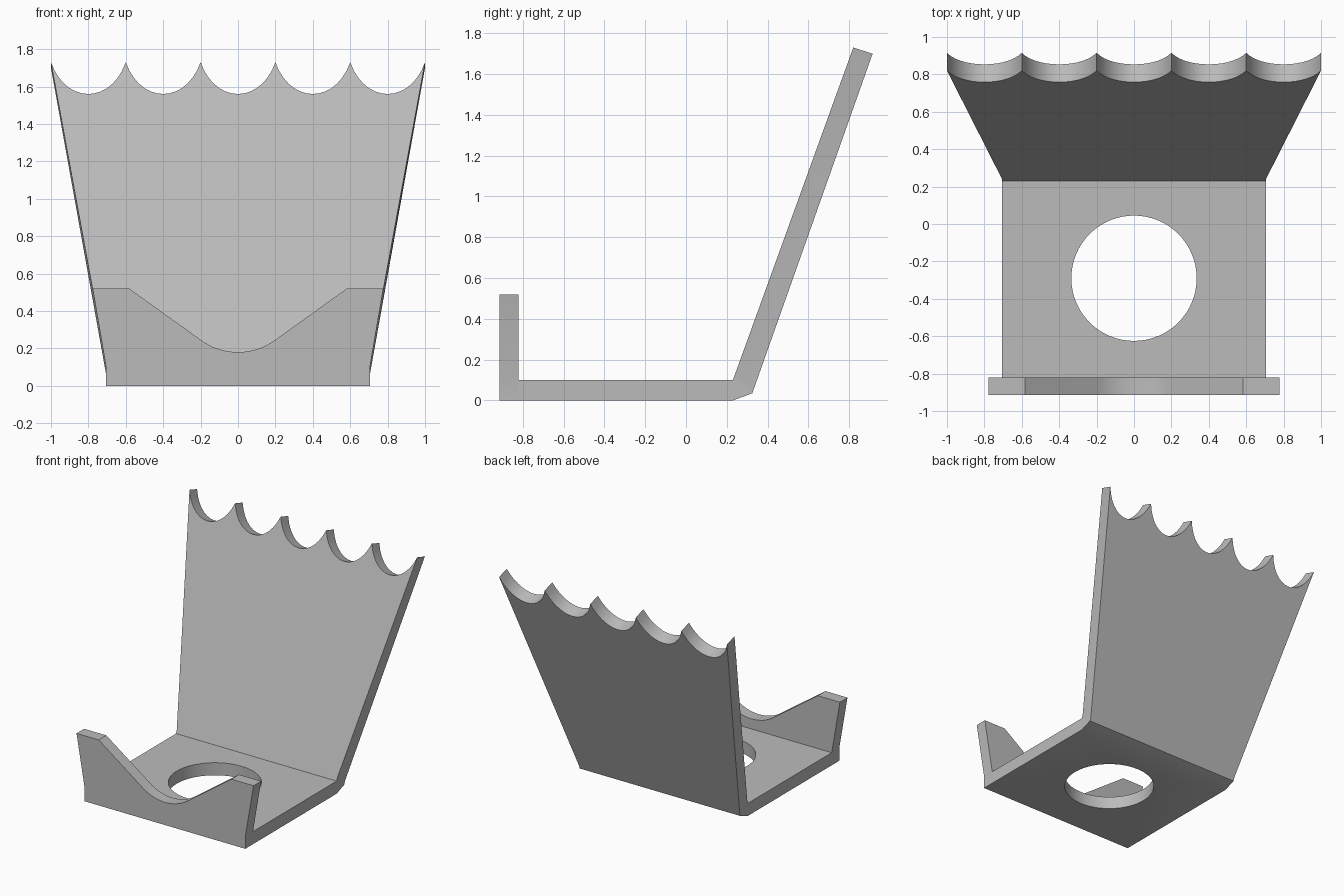
import bpy, bmesh, math
from mathutils import Vector

cube = bpy.data.objects.get("Cube")
if cube:
    bpy.data.objects.remove(cube, do_unlink=True)

HALF = 0.705      # half width of the base
GREY = (0.5, 0.5, 0.5, 1)
grey = bpy.data.materials.new("plain_grey")
grey.use_nodes = True
grey.diffuse_color = GREY
grey.node_tree.nodes["Principled BSDF"].inputs["Base Color"].default_value = GREY


def prism(name, loop_a, loop_b):
    """Solid between two matching outlines."""
    bm = bmesh.new()
    a = [bm.verts.new(p) for p in loop_a]
    b = [bm.verts.new(p) for p in loop_b]
    bm.faces.new(a)
    bm.faces.new(b[::-1])
    n = len(a)
    for i in range(n):
        j = (i + 1) % n
        bm.faces.new((a[j], a[i], b[i], b[j]))
    bmesh.ops.recalc_face_normals(bm, faces=bm.faces)
    mesh = bpy.data.meshes.new(name)
    bm.to_mesh(mesh)
    bm.free()
    mesh.materials.append(grey)
    obj = bpy.data.objects.new(name, mesh)
    bpy.context.collection.objects.link(obj)
    return obj


def smooth(obj):
    bpy.ops.object.select_all(action='DESELECT')
    obj.select_set(True)
    bpy.context.view_layer.objects.active = obj
    bpy.ops.object.shade_smooth_by_angle(angle=math.radians(25))


# Base plate with the bend at its rear
side = [(-0.82, 0), (0.23, 0), (0.325, 0.035), (0.23, 0.1), (-0.82, 0.1)]
base = prism("base_plate", [(-HALF, y, z) for y, z in side],
             [(HALF, y, z) for y, z in side])

# Round hole through the base
bpy.ops.mesh.primitive_cylinder_add(vertices=64, radius=0.335, depth=1,
                                    location=(0, -0.29, 0))
cutter = bpy.context.object
cutter.name = "hole_cutter"
cutter.hide_render = True
cutter.data.materials.append(grey)
cut = base.modifiers.new("hole", 'BOOLEAN')
cut.operation = 'DIFFERENCE'
cut.solver = 'EXACT'
cut.object = cutter
bpy.context.view_layer.objects.active = base
bpy.ops.object.modifier_apply(modifier=cut.name)
bpy.data.objects.remove(cutter, do_unlink=True)
smooth(base)

# Front lip with a rounded V notch
R, SWEEP, STEPS = 0.335, math.radians(36.5), 16
right = [(-HALF, 0), (-HALF, 0.1), (-0.777, 0.52), (-0.582, 0.52)]
arc = []
for i in range(STEPS + 1):
    t = SWEEP * (2 * i / STEPS - 1)
    arc.append((R * math.sin(t), 0.18 + R * (1 - math.cos(t))))
left = [(-x, z) for x, z in reversed(right)]
outline = right + arc + left
lip = prism("front_lip", [(x, -0.915, z) for x, z in outline],
            [(x, -0.82, z) for x, z in outline])
smooth(lip)

# Leaning back panel, outline as (x, fraction of height)
SCALLOPS, CURVE, DEPTH = 5, 14, 0.139
WIDTH = 2 / SCALLOPS
panel = [(HALF, 0), (HALF, 0.015), (1, 1)]
for s in range(SCALLOPS):
    mid = 1 - WIDTH * (s + 0.5)
    for i in range(1, CURVE + 1):
        t = i / CURVE
        u = 1 - t
        x = 0.2 * (u**3 - t**3) + 0.36 * (u * u * t - u * t * t)
        panel.append((mid + x, 1 - DEPTH * 3 * u * t))
panel += [(-HALF, 0.015), (-HALF, 0)]


def sheet(bottom, top):
    bottom, top = Vector(bottom), Vector(top)
    return [(x, *bottom.lerp(top, f)) for x, f in panel]


back = prism("back_panel", sheet((0.23, 0.1), (0.82, 1.73)),
             sheet((0.325, 0.035), (0.915, 1.7)))
smooth(back)
